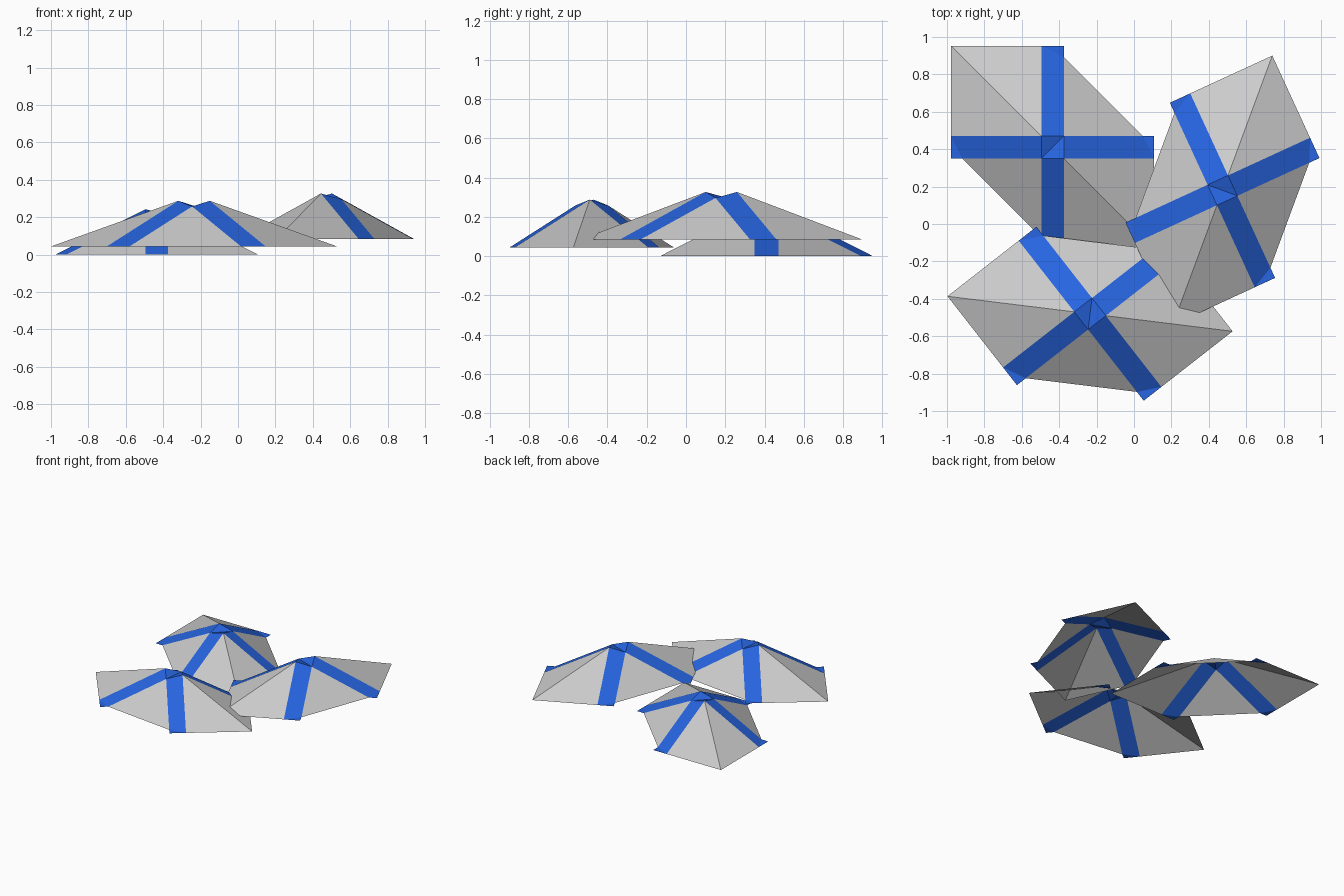
import bpy, bmesh
from math import radians
from mathutils import Matrix

if "Cube" in bpy.data.objects:
    bpy.data.objects.remove(bpy.data.objects["Cube"])

S = 0.543    # half side of a canopy
W = 0.06     # half width of a strap
H = 0.243    # height of the two high apex corners
C = S - W    # where the clipped side meets the ground
Q = H * (C - W) / (S - W)   # height of the two low apex corners

blue = bpy.data.materials.new("blue_strap")
blue.diffuse_color = (0.02, 0.13, 0.75, 1)
blue.use_nodes = True
blue.node_tree.nodes["Principled BSDF"].inputs["Base Color"].default_value = blue.diffuse_color

# one quarter of the canopy; the rest follows by symmetry
ridge, low = (-W, W, H), (W, W, Q)
panel_quarter = [
    [ridge, (-W, S, 0), (-S, S, 0)],        # long-corner panel
]
strap_quarter = [
    [ridge, low, (W, C, 0), (-W, S, 0)],    # sloping band
    [(-W, S, 0), (W, C, 0), (W, S, 0)],     # flat tab at the foot
]


def swap(p):
    return (p[1], p[0], p[2])


def turn(p):
    return (-p[0], -p[1], p[2])


def flip(p):
    return turn(swap(p))


def build(name, polys, loc, rot, mat=None):
    bm = bmesh.new()
    for poly in polys:
        f = bm.faces.new([bm.verts.new(p) for p in poly])
        f.normal_update()
        if f.normal.z < 0:
            f.normal_flip()
    bmesh.ops.remove_doubles(bm, verts=bm.verts, dist=1e-5)
    me = bpy.data.meshes.new(name)
    bm.to_mesh(me)
    bm.free()
    if mat:
        me.materials.append(mat)
    ob = bpy.data.objects.new(name, me)
    ob.matrix_world = Matrix.Translation(loc) @ Matrix.Rotation(radians(rot), 4, 'Z')
    bpy.context.collection.objects.link(ob)


def spread(polys):
    return [[m(p) for p in poly] for poly in polys for m in (lambda p: p, swap, turn, flip)]


# panels: four long-corner triangles and two clipped-corner triangles
clipped = [low, (W, C, 0), (C, W, 0)]
panels = spread(panel_quarter) + [clipped, [turn(p) for p in clipped]]

# straps: four arms and a valley-folded crossing
crossing = [[low, ridge, turn(low)], [low, turn(low), turn(ridge)]]
straps = spread(strap_quarter) + crossing

# three overlapping canopies
for label, loc, rot in (("left_back", (-0.435, 0.41, 0), 0),
                        ("front", (-0.235, -0.48, 0.045), 38),
                        ("right", (0.473, 0.18, 0.084), -65.3)):
    build(label + "_canopy_panels", panels, loc, rot)
    build(label + "_canopy_straps", straps, loc, rot, blue)
